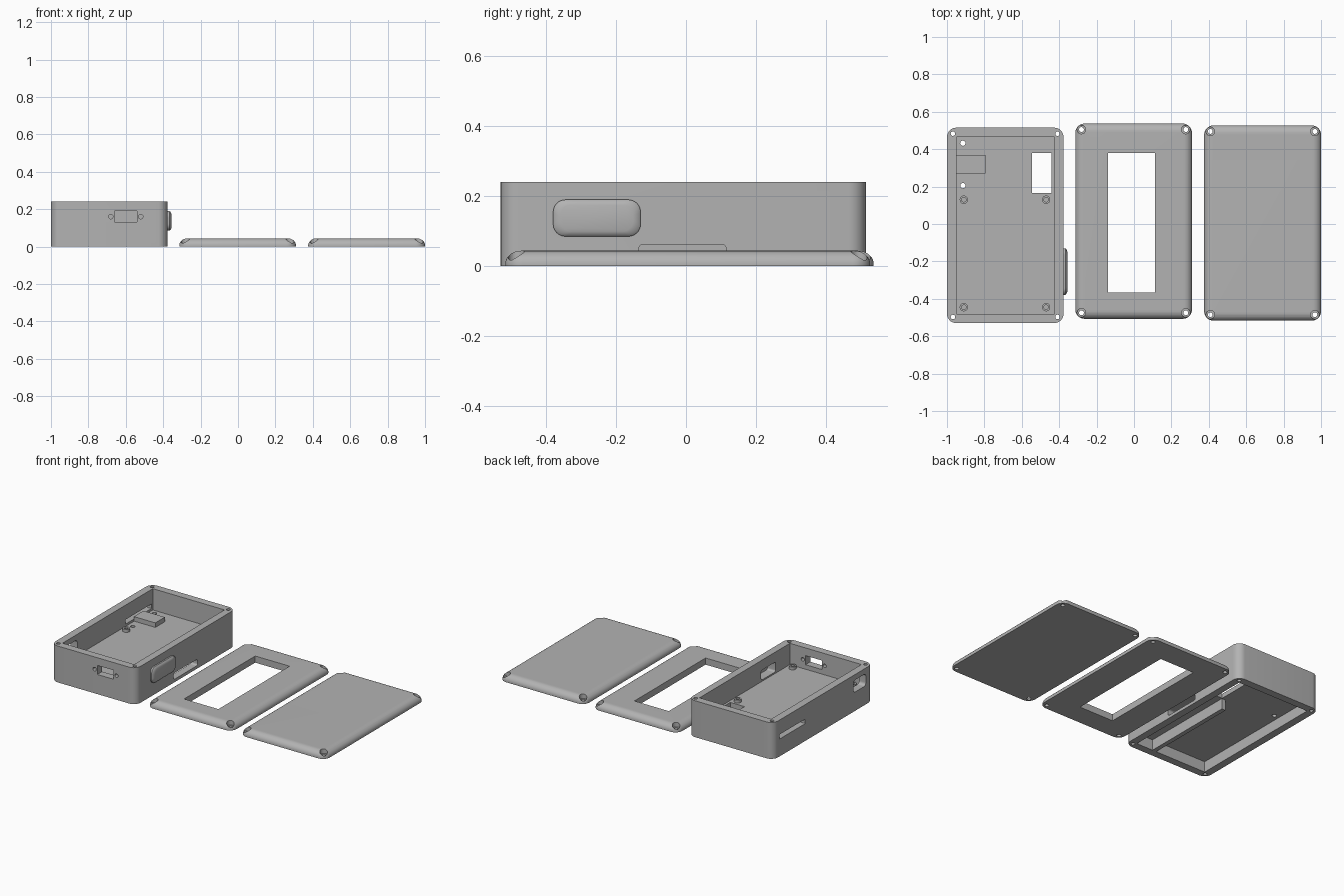
import bpy, bmesh, math
from mathutils import Matrix

if "Cube" in bpy.data.objects:
    bpy.data.objects.remove(bpy.data.objects["Cube"])

grey = bpy.data.materials.new("grey plastic")
grey.diffuse_color = (0.45, 0.45, 0.45, 1)
grey.use_nodes = True
grey.node_tree.nodes["Principled BSDF"].inputs["Base Color"].default_value = grey.diffuse_color


def finish(name, bm):
    bmesh.ops.recalc_face_normals(bm, faces=bm.faces)
    me = bpy.data.meshes.new(name)
    bm.to_mesh(me)
    bm.free()
    me.materials.append(grey)
    ob = bpy.data.objects.new(name, me)
    bpy.context.collection.objects.link(ob)
    return ob


def outline(x0, x1, y0, y1, r, n=8):
    """Rounded rectangle as a point loop."""
    if r <= 0:
        return [(x1, y1), (x0, y1), (x0, y0), (x1, y0)]
    pts = []
    for i, (cx, cy) in enumerate([(x1 - r, y1 - r), (x0 + r, y1 - r),
                                  (x0 + r, y0 + r), (x1 - r, y0 + r)]):
        for k in range(n + 1):
            a = math.pi / 2 * (i + k / n)
            pts.append((cx + r * math.cos(a), cy + r * math.sin(a)))
    return pts


def loft(name, loops):
    """Closed solid skinned through loops of equal length."""
    bm = bmesh.new()
    rings = [[bm.verts.new(p) for p in loop] for loop in loops]
    for a, b in zip(rings, rings[1:]):
        for i in range(len(a)):
            j = (i + 1) % len(a)
            bm.faces.new((a[i], a[j], b[j], b[i]))
    bm.faces.new(rings[0][::-1])
    bm.faces.new(rings[-1])
    return finish(name, bm)


def block(name, x, y, z, r=0):
    """Upright prism with rounded vertical corners."""
    o = outline(*x, *y, r)
    return loft(name, [[(px, py, h) for px, py in o] for h in z])


def side_block(name, x, y, z, r):
    """Prism along x with rounded corners in the y-z plane."""
    o = outline(*y, *z, r)
    return loft(name, [[(h, py, pz) for py, pz in o] for h in x])


def rod(name, c, r, depth, axis='Z'):
    bm = bmesh.new()
    rot = Matrix.Rotation(math.pi / 2, 4, 'X') if axis == 'Y' else Matrix()
    bmesh.ops.create_cone(bm, cap_ends=True, segments=24, radius1=r, radius2=r,
                          depth=depth, matrix=Matrix.Translation(c) @ rot)
    return finish(name, bm)


def combine(ob, others, op='DIFFERENCE'):
    bpy.context.view_layer.objects.active = ob
    for c in others:
        m = ob.modifiers.new("bool", 'BOOLEAN')
        m.operation, m.object, m.solver = op, c, 'EXACT'
        bpy.ops.object.modifier_apply(modifier=m.name)
        bpy.data.objects.remove(c)


def smooth(ob):
    bpy.ops.object.select_all(action='DESELECT')
    ob.select_set(True)
    bpy.context.view_layer.objects.active = ob
    bpy.ops.object.shade_smooth_by_angle(angle=math.radians(30))


# Case: rounded shell, open above and below a dividing floor
FLOOR0, FLOOR1 = 0.07, 0.10
case = block("case", (-1, -0.377), (-0.53, 0.515), (0, 0.241), 0.05)

# Side bulge with a softly domed face
bulge_loops = []
for x, inset in [(-0.40, 0), (-0.367, 0), (-0.361, 0.006), (-0.356, 0.02)]:
    o = outline(-0.38 + inset, -0.13 - inset, 0.085 + inset * .7, 0.19 - inset * .7, 0.035)
    bulge_loops.append([(x, a, b) for a, b in o])
combine(case, [loft("bulge", bulge_loops)], 'UNION')

cuts = [
    block("upper_cavity", (-0.95, -0.425), (-0.48, 0.465), (FLOOR1, 0.3)),
    block("lower_cavity", (-0.95, -0.425), (-0.48, 0.465), (-0.1, FLOOR0)),
    block("cable_opening", (-0.545, -0.44), (0.165, 0.38), (0.05, 0.12)),
    block("front_port", (-0.66, -0.54), (-0.6, -0.45), (0.13, 0.19)),
    side_block("switch_slot", (-0.45, -0.35), (-0.135, 0.115), (0.02, 0.062), 0.012),
    side_block("card_slot", (-1.1, -0.92), (0.18, 0.45), (0.115, 0.145), 0.004),
    side_block("left_port", (-1.1, -0.92), (-0.455, -0.325), (0.125, 0.205), 0.02),
    side_block("bulge_pocket", (-0.45, -0.366), (-0.33, -0.18), (0.11, 0.175), 0.012),
]
cuts += [rod("port_screw", (x, -0.5, 0.16), 0.012, 0.15, 'Y') for x in (-0.68, -0.52)]
cuts += [rod("corner_screw", (x, y, 0.12), 0.012, 0.5)
         for x in (-0.968, -0.409) for y in (-0.497, 0.483)]
cuts += [rod("board_screw", (-0.915, y, 0.1), 0.014, 0.1) for y in (0.205, 0.432)]
combine(case, cuts)
smooth(case)

# Divider under the floor and card support above it
block("battery_divider", (-0.575, -0.546), (-0.485, 0.16), (0, FLOOR0 + 0.005))
block("card_support", (-0.952, -0.795), (0.27, 0.37), (FLOOR1 - 0.005, 0.13))

# Hollow standoffs on the floor
for x in (-0.91, -0.47):
    for y in (-0.445, 0.13):
        post = rod("standoff", (x, y, 0.107), 0.022, 0.025)
        combine(post, [rod("bore", (x, y, 0.125), 0.012, 0.04)])
        smooth(post)


# Covers: plates with rounded top edges and counterbored corners
def cover(name, x, y, window=None):
    r, h = 0.05, 0.044
    loops = [[(a, b, 0) for a, b in outline(*x, *y, r)]]
    for k in range(9):
        t = math.pi / 2 * k / 8
        i = 0.045 * (1 - math.cos(t))
        o = outline(x[0] + i, x[1] - i, y[0] + i, y[1] - i, r - i)
        loops.append([(a, b, 0.006 + (h - 0.006) * math.sin(t)) for a, b in o])
    ob = loft(name, loops)
    holes = []
    for cx in (x[0] + 0.033, x[1] - 0.033):
        for cy in (y[0] + 0.032, y[1] - 0.032):
            holes.append(rod("head", (cx, cy, 0.064), 0.023, 0.1))
            holes.append(rod("shaft", (cx, cy, 0), 0.013, 0.2))
    if window:
        holes.append(block("window", *window, (-0.1, 0.1)))
    combine(ob, holes)
    smooth(ob)


cover("window_cover", (-0.314, 0.31), (-0.507, 0.537), ((-0.14, 0.112), (-0.365, 0.38)))
cover("plain_cover", (0.375, 1.0), (-0.517, 0.527))
